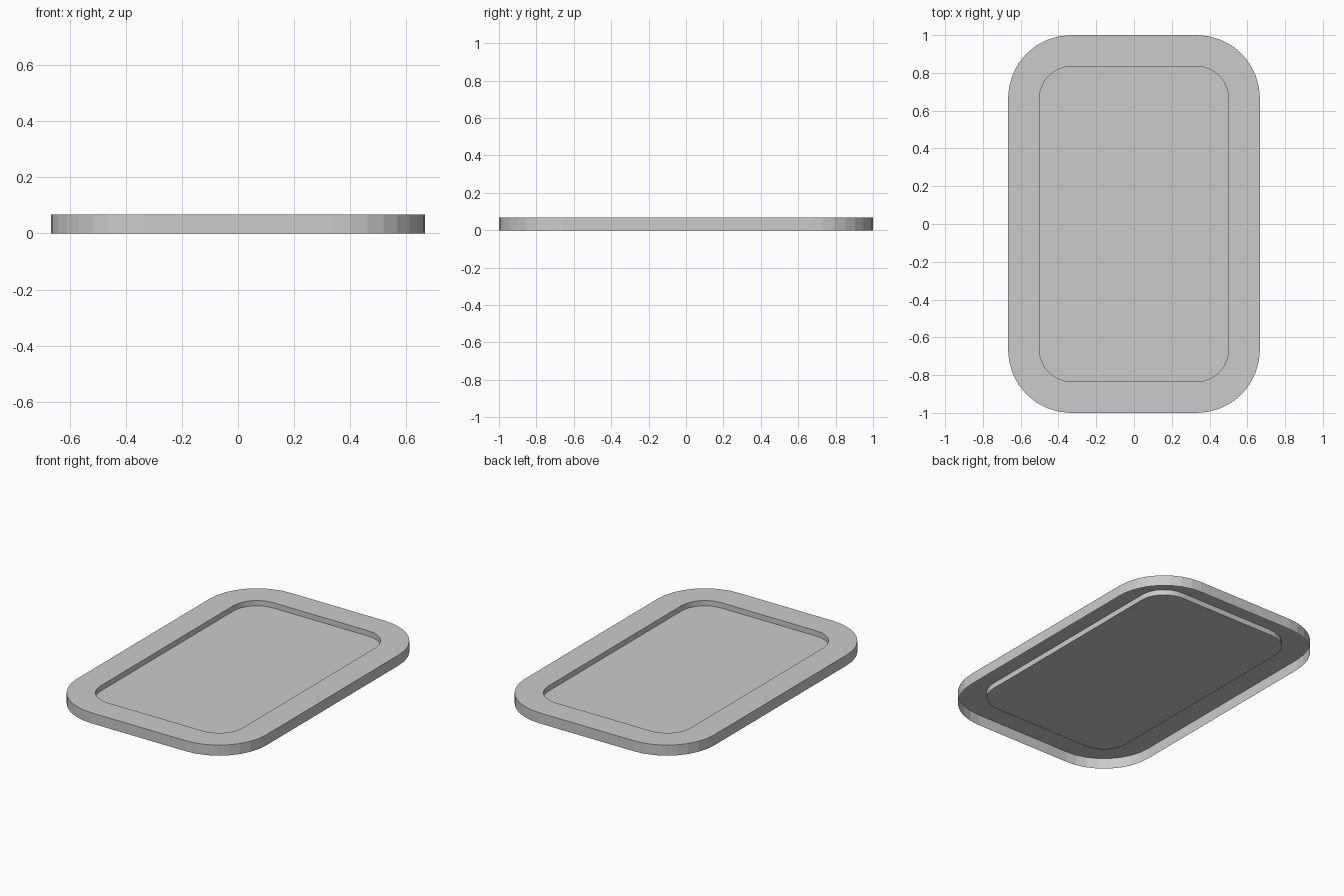
import bpy, bmesh, math

if "Cube" in bpy.data.objects:
    bpy.data.objects.remove(bpy.data.objects["Cube"])

CX, CY = 1 / 3, 2 / 3   # corner arc centres, shared by both outlines
SEG = 8                 # flat facets per corner


def outline(bm, radius, z):
    """Ring of vertices forming a rounded rectangle, counter-clockwise."""
    ring = []
    for q, (sx, sy) in enumerate([(1, 1), (-1, 1), (-1, -1), (1, -1)]):
        for i in range(SEG + 1):
            a = math.pi / 2 * (q + i / SEG)
            ring.append(bm.verts.new((sx * CX + radius * math.cos(a),
                                      sy * CY + radius * math.sin(a), z)))
    return ring


bm = bmesh.new()

# Open-bottomed shell: outer wall, flat rim, recess wall
profile = [(1 / 3, 0.0), (1 / 3, 0.067), (1 / 6, 0.067), (1 / 6, 0.033)]
rings = [outline(bm, r, z) for r, z in profile]
for lower, upper in zip(rings, rings[1:]):
    n = len(lower)
    for i in range(n):
        j = (i + 1) % n
        bm.faces.new((lower[i], lower[j], upper[j], upper[i]))

# Recessed floor
bm.faces.new(rings[-1])

mesh = bpy.data.meshes.new("tray")
bm.to_mesh(mesh)
bm.free()
tray = bpy.data.objects.new("tray", mesh)
bpy.context.collection.objects.link(tray)
